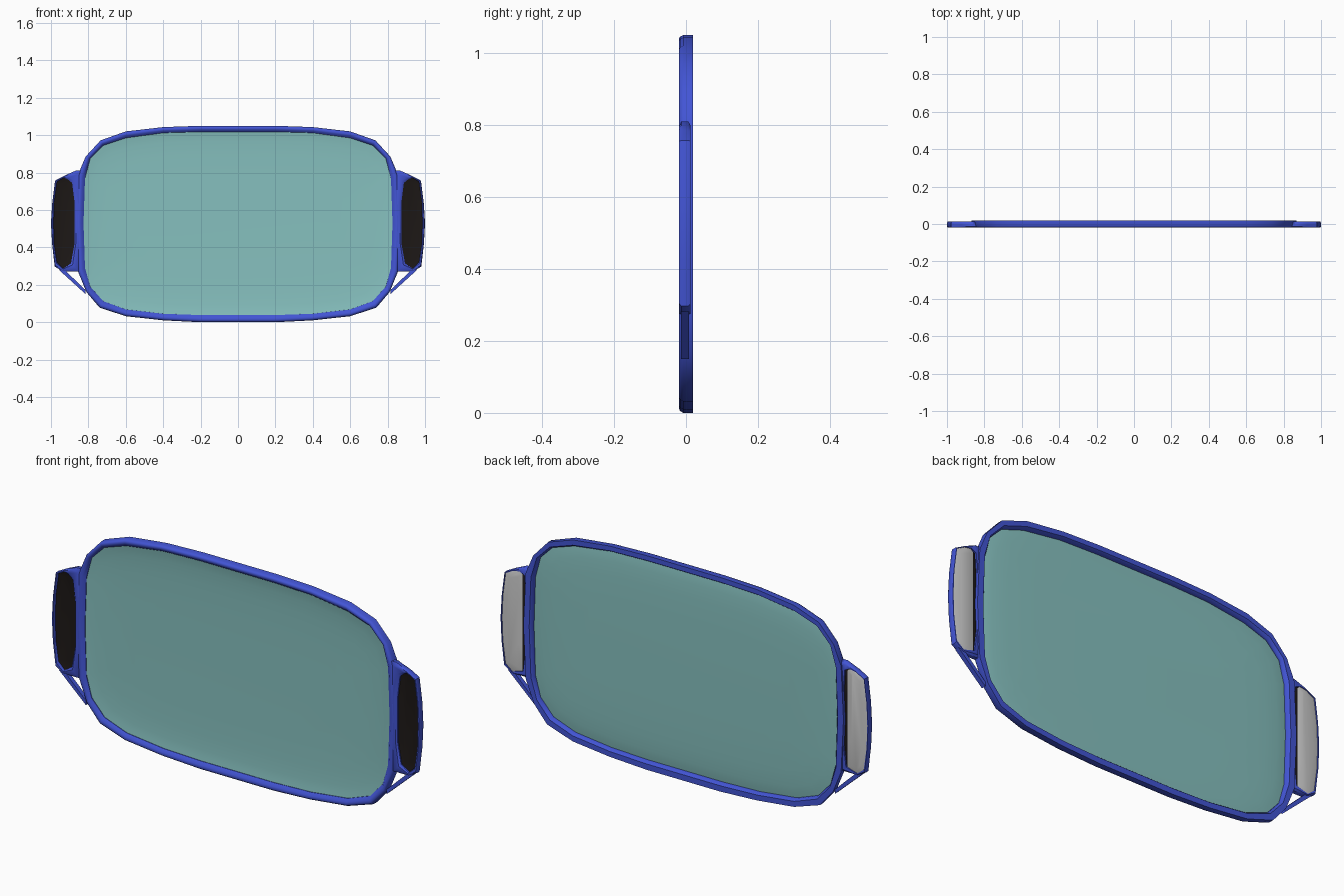
import bpy, bmesh

if "Cube" in bpy.data.objects:
    bpy.data.objects.remove(bpy.data.objects["Cube"])


def material(name, color):
    m = bpy.data.materials.new(name)
    m.diffuse_color = color
    m.use_nodes = True
    m.node_tree.nodes["Principled BSDF"].inputs["Base Color"].default_value = m.diffuse_color
    return m


BLUE = material("blue", (0.055, 0.09, 0.66, 1))
GLASS = material("tinted_glass", (0.24, 0.53, 0.52, 0.8))
BLACK = material("black", (0.012, 0.009, 0.008, 1))


def lerp(a, b, t):
    return [(p[0] + (q[0] - p[0]) * t, p[1] + (q[1] - p[1]) * t) for p, q in zip(a, b)]


def loft(name, loops, mat=None, closed=False, cap_first=False, cap_last=False, mirror=False, angle=40):
    """Skin a list of (outline, y) loops; closed joins the last loop to the first."""
    bm = bmesh.new()
    rings = []
    for pts, y in loops:
        ys = y if isinstance(y, list) else [y] * len(pts)
        rings.append([bm.verts.new((x, yy, z)) for (x, z), yy in zip(pts, ys)])
    n = len(rings[0])
    pairs = list(zip(rings, rings[1:]))
    if closed:
        pairs.append((rings[-1], rings[0]))
    for a, b in pairs:
        for i in range(n):
            j = (i + 1) % n
            bm.faces.new((a[i], a[j], b[j], b[i]))
    if cap_first:
        bm.faces.new(rings[0])
    if cap_last:
        bm.faces.new(rings[-1])
    bmesh.ops.recalc_face_normals(bm, faces=bm.faces)
    me = bpy.data.meshes.new(name)
    bm.to_mesh(me)
    bm.free()
    ob = bpy.data.objects.new(name, me)
    bpy.context.collection.objects.link(ob)
    if mat:
        me.materials.append(mat)
    if mirror:
        ob.modifiers.new("mirror", 'MIRROR').use_mirror_merge = False
    bpy.ops.object.select_all(action='DESELECT')
    ob.select_set(True)
    bpy.context.view_layer.objects.active = ob
    bpy.ops.object.shade_smooth_by_angle(angle=angle * 3.14159 / 180)
    return ob


def both_halves(half):
    return half + [(-x, z) for x, z in reversed(half)]


# Frame outlines (right half, top to bottom)
outer = both_halves([(0.2, 1.05), (0.4, 1.043), (0.6, 1.02), (0.735, 0.972), (0.815, 0.885),
                     (0.855, 0.79), (0.868, 0.53), (0.855, 0.27), (0.81, 0.16),
                     (0.74, 0.078), (0.6, 0.032), (0.4, 0.01), (0.2, 0.0)])
inner = both_halves([(0.2, 1.018), (0.4, 1.012), (0.6, 0.985), (0.72, 0.945), (0.79, 0.875),
                     (0.818, 0.77), (0.826, 0.53), (0.818, 0.29), (0.79, 0.19),
                     (0.72, 0.112), (0.6, 0.068), (0.4, 0.045), (0.2, 0.038)])

# Main frame: rounded front, square back
loft("window_frame", [(outer, 0.02), (outer, -0.008), (lerp(outer, inner, 0.15), -0.017),
                      (lerp(outer, inner, 0.35), -0.02), (lerp(outer, inner, 0.65), -0.018),
                      (inner, -0.006), (inner, 0.008), (lerp(outer, inner, 0.75), 0.02)],
     BLUE, closed=True)


# Glass: single shallow dished sheet
def inset(pts, d):
    return [(x * (1 - d / 0.83), 0.53 + (z - 0.53) * (1 - d / 0.49)) for x, z in pts]


loft("glass_pane", [(inset(inner, d), y) for d, y in
                    ((-0.006, -0.004), (0.02, 0.0), (0.05, 0.003), (0.12, 0.006), (0.25, 0.008))],
     GLASS, cap_last=True, angle=60)

# Side ear outlines
ear_out = [(0.925, 0.785), (0.978, 0.757), (0.993, 0.64), (1.0, 0.53), (0.994, 0.42), (0.98, 0.297),
           (0.935, 0.272), (0.85, 0.272), (0.84, 0.42), (0.84, 0.64), (0.84, 0.81), (0.868, 0.81)]
ear_in = [(0.932, 0.772), (0.968, 0.752), (0.983, 0.64), (0.986, 0.53), (0.983, 0.42), (0.968, 0.32),
          (0.935, 0.287), (0.893, 0.315), (0.874, 0.42), (0.874, 0.64), (0.887, 0.745), (0.912, 0.765)]


def ear(t):
    return lerp(ear_out, ear_in, t)


# Ear shell with a slim rim at the back
loft("side_ear", [(ear(0), 0.006), (ear(0), -0.013), (ear(0.3), -0.019), (ear(0.8), -0.019),
                  (ear(1), -0.012), (ear(1), 0.0), (ear(0.6), 0.0), (ear(0.6), 0.012),
                  (ear(0.25), 0.013)], BLUE, closed=True, mirror=True)

# Black recessed panel seen from the front
mid = [(0.93 + (x - 0.93) * 0.6, 0.53 + (z - 0.53) * 0.93) for x, z in ear_in]
loft("vent_panel", [(ear(0.97), -0.006), (mid, -0.001)], BLACK, cap_last=True, mirror=True)

# Dark inner wall and grey cover on the back of the ear
loft("ear_lining", [(ear(0.5), 0.002), (ear(0.55), 0.004)], BLACK, cap_last=True, mirror=True)
cover = [(max(x, 0.882), z) for x, z in ear(0.6)]
core = [(0.93 + (x - 0.93) * 0.5, 0.53 + (z - 0.53) * 0.93) for x, z in cover]
loft("ear_back_cover", [(cover, 0.008), (core, 0.013)], cap_last=True, mirror=True, angle=60)

# Thin diagonal brace under each ear
brace = [(0.96, 0.282), (0.93, 0.282), (0.815, 0.172), (0.815, 0.15)]
loft("ear_brace", [(brace, -0.014), (brace, 0.008)], BLUE, cap_first=True, cap_last=True, mirror=True)
